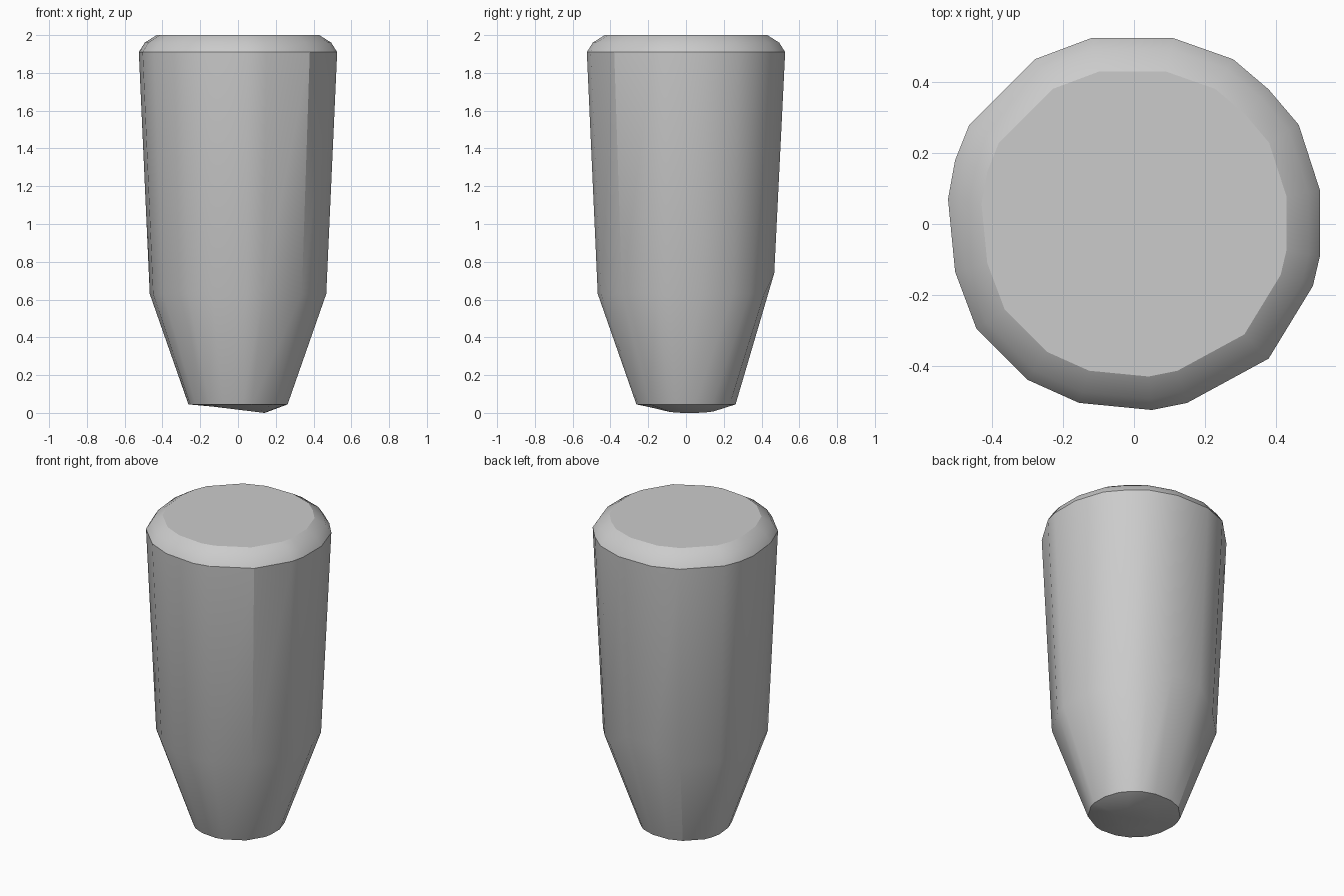
import bpy
import bmesh
import math

cube = bpy.data.objects.get("Cube")
if cube:
    bpy.data.objects.remove(cube, do_unlink=True)

grey = bpy.data.materials.new("plain grey")
grey.use_nodes = True
colour = (0.6, 0.6, 0.6, 1)
grey.diffuse_color = colour
grey.node_tree.nodes["Principled BSDF"].inputs["Base Color"].default_value = colour

# Irregular rim outline, counter-clockwise from the back
outline = [(0.11, 0.525), (-0.12, 0.525), (-0.28, 0.465), (-0.465, 0.28),
           (-0.505, 0.18), (-0.525, 0.07), (-0.505, -0.135), (-0.445, -0.295),
           (-0.3, -0.44), (-0.155, -0.505), (0.05, -0.525), (0.15, -0.505),
           (0.38, -0.38), (0.505, -0.175), (0.525, -0.09), (0.525, 0.095),
           (0.465, 0.28), (0.38, 0.38), (0.28, 0.465)]

bm = bmesh.new()


def ring(scale, height, shift=0):
    """Add a scaled copy of the outline; height is a rule of x and y."""
    return [bm.verts.new((x * scale, y * scale + shift, height(x, y)))
            for x, y in outline]


# Rings from the slanted foot up to the chamfered top
rings = [
    ring(0.27, lambda x, y: max(0, 0.017 - 0.033 * x), 0.02),
    ring(0.50, lambda x, y: 0.045),
    ring(0.89, lambda x, y: 0.74 if y > 0.5 else 0.63),
    ring(1.00, lambda x, y: 1.91),
    ring(0.94, lambda x, y: 1.96),
    ring(0.82, lambda x, y: 2.0),
]
for low, high in zip(rings, rings[1:]):
    for i in range(len(outline)):
        j = (i + 1) % len(outline)
        bm.faces.new((low[i], low[j], high[j], high[i]))
bm.faces.new(rings[-1])
bm.faces.new(rings[0][::-1])
bmesh.ops.recalc_face_normals(bm, faces=bm.faces)

# Tapered body
mesh = bpy.data.meshes.new("tapered_body")
bm.to_mesh(mesh)
bm.free()
mesh.materials.append(grey)
body = bpy.data.objects.new("tapered_body", mesh)
bpy.context.collection.objects.link(body)
bpy.context.view_layer.objects.active = body
body.select_set(True)
bpy.ops.object.shade_smooth_by_angle(angle=math.radians(30))
